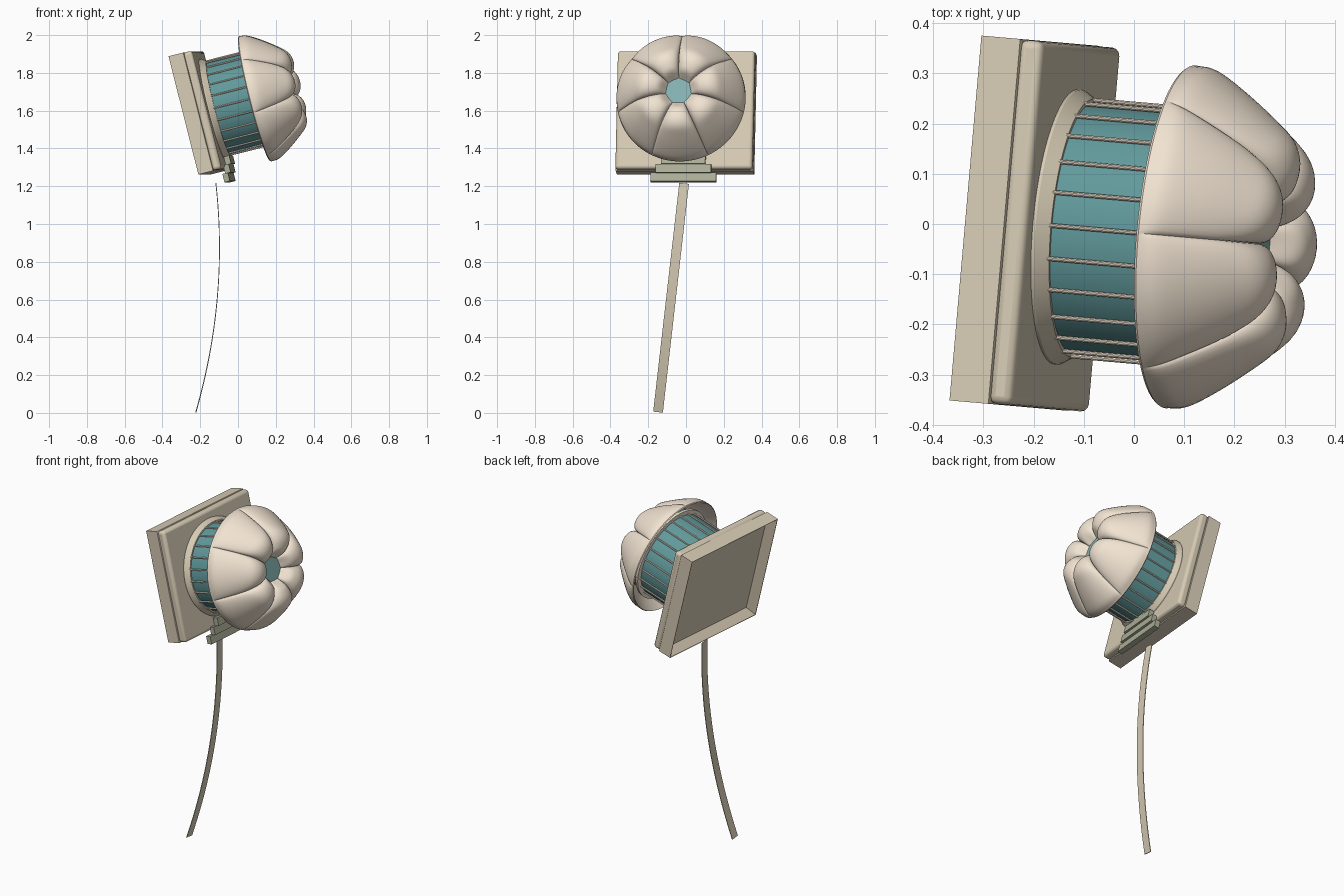
import bpy, bmesh
from math import sin, cos, pi, radians
from mathutils import Matrix, Vector

if "Cube" in bpy.data.objects:
    bpy.data.objects.remove(bpy.data.objects["Cube"])

# Local frame of the head: x = drum axis, y = sideways, z = up the plate
HEAD = (Matrix.Translation((-0.257, 0.005, 1.575))
        @ Matrix.Rotation(radians(-5), 4, 'Z') @ Matrix.Rotation(radians(-14.2), 4, 'Y'))


def material(name, rgb):
    m = bpy.data.materials.new(name)
    m.diffuse_color = (*rgb, 1)
    m.use_nodes = True
    m.node_tree.nodes["Principled BSDF"].inputs["Base Color"].default_value = m.diffuse_color
    return m


CREAM = material("cream", (0.88, 0.77, 0.64))
TAN = material("tan", (0.68, 0.60, 0.46))
TEAL = material("teal", (0.12, 0.32, 0.33))
PALE_TEAL = material("pale_teal", (0.24, 0.45, 0.45))
SAGE = material("sage", (0.42, 0.43, 0.32))


def finish(name, bm, mat, matrix=HEAD, bevel=0, limit=30):
    bmesh.ops.recalc_face_normals(bm, faces=bm.faces)
    me = bpy.data.meshes.new(name)
    bm.to_mesh(me)
    bm.free()
    ob = bpy.data.objects.new(name, me)
    bpy.context.collection.objects.link(ob)
    ob.matrix_world = matrix
    me.materials.append(mat)
    if bevel:
        b = ob.modifiers.new("bevel", 'BEVEL')
        b.width, b.segments, b.limit_method = bevel, 3, 'ANGLE'
        b.angle_limit = radians(60)
    bpy.ops.object.select_all(action='DESELECT')
    bpy.context.view_layer.objects.active = ob
    ob.select_set(True)
    bpy.ops.object.shade_smooth_by_angle(angle=radians(limit))
    return ob


def box(bm, lo, hi):
    lo, hi = Vector(lo), Vector(hi)
    size = hi - lo
    m = Matrix.Translation((lo + hi) / 2) @ Matrix.Diagonal((*size, 1))
    return bmesh.ops.create_cube(bm, size=1, matrix=m)['verts']


def skin(bm, rings):
    """Join closed rings of points into a surface."""
    vs = [[bm.verts.new(p) for p in ring] for ring in rings]
    n = len(vs[0])
    for a, b in zip(vs, vs[1:]):
        for i in range(n):
            j = (i + 1) % n
            bm.faces.new((a[i], a[j], b[j], b[i]))
    return vs


def lathe(name, profile, mat, n=72):
    """Revolve (axis position, radius) points, capping both ends."""
    bm = bmesh.new()
    vs = skin(bm, [[(s, r * sin(2 * pi * i / n), r * cos(2 * pi * i / n))
                    for i in range(n)] for s, r in profile])
    bm.faces.new(vs[0])
    bm.faces.new(vs[-1])
    return finish(name, bm, mat)


def smooth_path(pts, steps):
    """Catmull-Rom curve through the points."""
    p = [Vector(q) for q in pts]
    p = [2 * p[0] - p[1]] + p + [2 * p[-1] - p[-2]]
    out = []
    for i in range(1, len(p) - 2):
        a, b, c, d = p[i - 1:i + 3]
        for k in range(steps):
            t = k / steps
            out.append(0.5 * (2 * b + (c - a) * t + (2 * a - 5 * b + 4 * c - d) * t * t
                              + (3 * b - a - 3 * c + d) * t ** 3))
    return out + [p[-2]]


# Back plate: rear tray with a recessed back
W, H = 0.365, 0.323
bm = bmesh.new()
box(bm, (0, -W, -H), (0.08, W, H))
bm.normal_update()
back = [f for f in bm.faces if f.normal.x < -0.9]
front = [f for f in bm.faces if f.normal.x > 0.9]
bmesh.ops.inset_region(bm, faces=front, thickness=0.01)
bmesh.ops.inset_region(bm, faces=back, thickness=0.004)
bmesh.ops.inset_region(bm, faces=back, thickness=0.042)
for v in back[0].verts:
    v.co.x += 0.05
for f in bm.faces:
    if f in front:
        for v in f.verts:
            v.co.x += 0.004
finish("rear_tray", bm, TAN)

# Front plate layer
bm = bmesh.new()
box(bm, (0.077, -W + 0.001, -H + 0.001), (0.127, W - 0.001, H - 0.001))
finish("front_plate", bm, TAN, bevel=0.016)

# Flange, drum, hood collar and centre disc
lathe("drum_flange", [(0.11, 0.275), (0.133, 0.275), (0.160, 0.258), (0.160, 0.2)], TAN)
lathe("drum", [(0.12, 0.25), (0.46, 0.25)], TEAL)
lathe("hood_collar", [(0.385, 0.24), (0.385, 0.278), (0.40, 0.278), (0.40, 0.24)], CREAM)
lathe("centre_disc", [(0.46, 0.072), (0.53, 0.072)], PALE_TEAL, 40)

# Ribs around the drum
bm = bmesh.new()
for i in range(24):
    a = 2 * pi * i / 24
    m = (Matrix.Translation((0.27, 0.256 * sin(a), 0.256 * cos(a)))
         @ Matrix.Rotation(pi / 2, 4, 'Y'))
    bmesh.ops.create_cone(bm, cap_ends=True, segments=10, radius1=0.0045,
                          radius2=0.0045, depth=0.235, matrix=m)
finish("drum_ribs", bm, CREAM)

# Seven-lobed hollow hood: blends a crease profile into a bulging lobe profile
lobe = smooth_path([(0.362, 0.343), (0.407, 0.338), (0.472, 0.300), (0.54, 0.250),
                    (0.582, 0.213), (0.599, 0.175), (0.597, 0.135),
                    (0.58, 0.10), (0.53, 0.065)], 5)
crease = smooth_path([(0.362, 0.343), (0.395, 0.327), (0.445, 0.292), (0.495, 0.252),
                      (0.53, 0.21), (0.548, 0.17), (0.552, 0.135),
                      (0.543, 0.10), (0.52, 0.065)], 5)
inner = [(0.458, 0.24), (0.44, 0.275), (0.40, 0.308), (0.37, 0.330), (0.357, 0.339)]
pairs = [(Vector(p), Vector(p)) for p in inner] + list(zip(crease, lobe))
N = 18
rings = []
for c, l in pairs:
    ring = []
    for k in range(7):
        for j in range(N):
            t = -pi / 2 + pi * j / N
            phi = 2 * pi * (k + (sin(t) + 1) / 2) / 7
            s, r = c.lerp(l, max(cos(t), 0) ** 0.9)
            ring.append((s, r * sin(phi), r * cos(phi)))
    rings.append(ring)
bm = bmesh.new()
skin(bm, rings)
finish("lobed_hood", bm, CREAM, limit=40)

# Stepped bracket under the drum
bm = bmesh.new()
for s, u, half in ((0.147, -0.282, 0.117), (0.136, -0.326, 0.147), (0.123, -0.37, 0.175)):
    box(bm, (s - 0.015, -half, u - 0.023), (s + 0.015, half, u + 0.023))
finish("stepped_bracket", bm, SAGE)

# Thin curved strap following a shallow arc
side, th = Vector((0, 0.0255, -0.0029)), Vector((0.002, 0, 0))
rings = []
for i in range(41):
    z = 0.004 + 1.211 * i / 40
    p = Vector((-0.098 - 0.165 * (z - 0.875) ** 2, -0.148 + 0.138 * i / 40, z))
    rings.append([p - side - th, p + side - th, p + side + th, p - side + th])
bm = bmesh.new()
vs = skin(bm, rings)
bm.faces.new(vs[0])
bm.faces.new(vs[-1])
finish("curved_strap", bm, TAN, Matrix.Identity(4))
